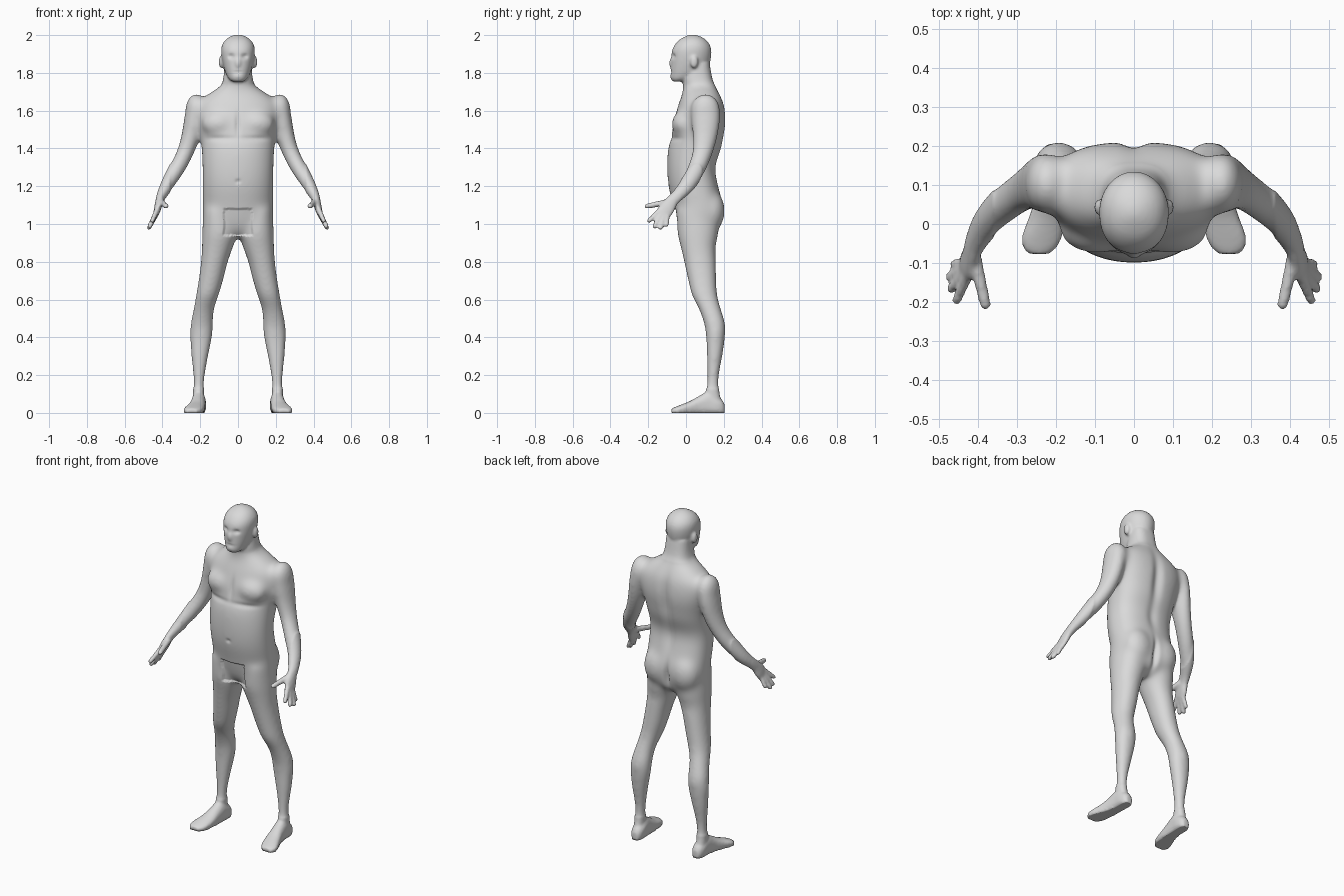
import bpy, bmesh, math
from mathutils import Vector, Matrix

bm = bmesh.new()
SEG = 40


def spline(rows, n=4):
    """Catmull-Rom interpolation through rows of numbers."""
    out = []
    for i in range(len(rows) - 1):
        a, b, c, d = (rows[max(i - 1, 0)], rows[i], rows[i + 1],
                      rows[min(i + 2, len(rows) - 1)])
        for k in range(n):
            t = k / n
            out.append([0.5 * (2 * q + (r - p) * t + (2 * p - 5 * q + 4 * r - s) * t * t
                               + (3 * q - p - 3 * r + s) * t ** 3)
                        for p, q, r, s in zip(a, b, c, d)])
    out.append(list(rows[-1]))
    return out


def oval(c, u, v, front=2.0, back=2.0):
    """Superellipse ring; exponent differs on the two halves of v."""
    pts = []
    for i in range(SEG):
        a = 2 * math.pi * i / SEG
        co, si = math.cos(a), math.sin(a)
        e = 2 / (front if si < 0 else back)
        pts.append(c + u * math.copysign(abs(co) ** e, co)
                   + v * math.copysign(abs(si) ** e, si))
    return pts


def loft(rings, side=1):
    vs = [[bm.verts.new((p.x * side, p.y, p.z)) for p in r] for r in rings]
    for a, b in zip(vs, vs[1:]):
        for i in range(SEG):
            j = (i + 1) % SEG
            bm.faces.new((a[i], a[j], b[j], b[i]))
    bm.faces.new(vs[0])
    bm.faces.new(vs[-1])


def stack(rows, side=1, front=2.0, back=2.0):
    """Level slices: z, x min, x max, y front, y back."""
    loft([oval(Vector(((x0 + x1) / 2, (y0 + y1) / 2, z)), Vector(((x1 - x0) / 2, 0, 0)),
               Vector((0, (y1 - y0) / 2, 0)), front, back)
          for z, x0, x1, y0, y1 in spline(rows)], side)


def limb(rows, side):
    """Slices across a path: x, y, z, thickness, breadth."""
    rows = spline(rows)
    rings = []
    for i, r in enumerate(rows):
        t = (Vector(rows[min(i + 1, len(rows) - 1)][:3]) - Vector(rows[max(i - 1, 0)][:3])).normalized()
        v = Vector((0, 1, 0))
        v = (v - t * v.dot(t)).normalized()
        rings.append(oval(Vector(r[:3]), t.cross(v) * r[3], v * r[4]))
    loft(rings, side)


def ball(c, r, side=1):
    m = Matrix.Translation((c[0] * side, c[1], c[2])) @ Matrix.Diagonal((*r, 1))
    bmesh.ops.create_uvsphere(bm, u_segments=24, v_segments=16, radius=1, matrix=m)


def sym(rows):
    return [(z, -w, w, f, b) for z, w, f, b in rows]


# Torso and neck
stack(sym([(.93, .06, .0, .13), (.97, .14, -.035, .175), (1.03, .183, -.055, .19),
           (1.1, .187, -.07, .195), (1.2, .188, -.093, .172), (1.3, .188, -.1, .157),
           (1.4, .193, -.095, .188), (1.46, .2, -.078, .2), (1.52, .213, -.07, .21),
           (1.58, .222, -.056, .21), (1.64, .212, -.038, .2), (1.69, .155, -.02, .178),
           (1.73, .095, -.015, .157), (1.77, .078, -.02, .14), (1.85, .07, .0, .125)]),
      front=2.1, back=2.6)

# Head and nose
stack(sym([(1.755, .03, -.07, -.02), (1.77, .05, -.08, .05), (1.8, .066, -.081, .1),
           (1.84, .078, -.08, .122), (1.88, .086, -.078, .132), (1.92, .089, -.073, .134),
           (1.95, .083, -.058, .125), (1.975, .066, -.035, .105), (1.992, .042, -.006, .078),
           (2.002, .014, .02, .048)]), front=2.2)
ball((0, -.077, 1.852), (.016, .013, .026))

for s in (1, -1):
    # Ear, chest muscle, shoulder, buttock
    ball((.088, .043, 1.858), (.014, .021, .034), s)
    ball((.098, -.015, 1.53), (.095, .062, .072), s)
    ball((.222, .103, 1.605), (.058, .08, .088), s)
    ball((.088, .135, 1.07), (.09, .072, .11), s)

    # Leg
    stack([(1.08, .03, .184, -.05, .17), (.95, .008, .19, -.046, .172), (.88, .025, .192, -.03, .158),
           (.8, .053, .197, -.012, .16), (.7, .078, .21, .01, .163), (.62, .102, .224, .03, .168),
           (.55, .125, .237, .066, .187), (.47, .13, .253, .095, .21), (.4, .135, .256, .105, .208),
           (.3, .155, .25, .108, .195), (.2, .172, .24, .11, .178), (.12, .18, .238, .105, .176),
           (.05, .178, .24, .09, .19)], s, 2.1, 2.1)

    # Foot: y, x, half width, height
    loft([oval(Vector((x, y, h / 2)), Vector((w, 0, 0)), Vector((0, 0, h / 2)), 4, 2)
          for y, x, w, h in spline([
              (.205, .205, .016, .045), (.19, .205, .03, .07), (.16, .206, .037, .09),
              (.12, .208, .037, .115), (.07, .213, .039, .09), (.02, .222, .046, .062),
              (-.03, .235, .051, .042), (-.06, .241, .043, .03), (-.077, .243, .025, .022)])], s)

    # Arm and palm
    limb([(.222, .105, 1.63, .05, .075), (.235, .105, 1.55, .052, .078), (.252, .1, 1.46, .05, .068),
          (.283, .085, 1.37, .046, .055), (.328, .052, 1.285, .044, .05), (.375, .005, 1.205, .036, .042),
          (.405, -.045, 1.15, .026, .033), (.416, -.075, 1.12, .021, .034),
          (.425, -.1, 1.085, .019, .042), (.433, -.12, 1.055, .015, .04)], s)

    # Fingers and thumb
    for a, b, r in (((.428, -.135, 1.075), (.457, -.203, 1.01), .012),
                    ((.433, -.128, 1.06), (.472, -.172, .978), .012),
                    ((.435, -.115, 1.05), (.476, -.138, .97), .012),
                    ((.432, -.098, 1.055), (.466, -.103, .985), .011),
                    ((.408, -.085, 1.118), (.378, -.218, 1.092), .014)):
        a, b = Vector(a), Vector(b)
        limb([(*a.lerp(b, t), r * k, r * k)
              for t, k in ((0, 1.25), (.5, 1.1), (.9, 1), (.98, .7), (1, .3))], s)

bmesh.ops.recalc_face_normals(bm, faces=bm.faces)
me = bpy.data.meshes.new("body")
bm.to_mesh(me)
bm.free()
body = bpy.data.objects.new("body", me)
bpy.context.collection.objects.link(body)

# Fuse all parts into one skin
rm = body.modifiers.new("fuse", 'REMESH')
rm.mode = 'VOXEL'
rm.voxel_size = .0075
sm = body.modifiers.new("soften", 'SMOOTH')
sm.factor = .5
sm.iterations = 4
dg = bpy.context.evaluated_depsgraph_get()
skin = bpy.data.meshes.new_from_object(body.evaluated_get(dg))
body.modifiers.clear()
body.data = skin

bm = bmesh.new()
bm.from_mesh(skin)

# Blend the joints of trunk and limbs
soft = [v for v in bm.verts if abs(v.co.x) < .36 and .13 < v.co.z < 1.73]
for _ in range(45):
    bmesh.ops.smooth_vert(bm, verts=soft, factor=.5, use_axis_x=True, use_axis_y=True, use_axis_z=True)

# Sculpted hollows and creases: centre, reach, push along y
DENTS = [((.036, -.07, 1.888), (.017, .035, .012), .012),   # eye sockets
         ((0, -.08, 1.803), (.024, .03, .005), .005),       # mouth
         ((0, -.08, 1.78), (.02, .03, .007), -.003),        # chin
         ((0, -.07, 1.53), (.013, .05, .06), .009),         # breastbone
         ((.09, -.06, 1.452), (.09, .06, .014), .007),      # under the chest
         ((0, -.1, 1.225), (.012, .03, .01), .008),         # navel
         ((0, .2, 1.5), (.03, .1, .15), -.018),             # spine
         ((0, .16, 1.27), (.03, .06, .08), -.008),          # lower back
         ((0, .2, 1.03), (.016, .09, .08), -.022)]          # seat cleft
for v in bm.verts:
    p = Vector((abs(v.co.x), v.co.y, v.co.z))
    for c, r, push in DENTS:
        q = sum(((p[i] - c[i]) / r[i]) ** 2 for i in range(3))
        if q < 6:
            v.co.y += push * math.exp(-q)
    # Stepped hollow at the groin
    if p.x < .075 and .94 < p.z < 1.08 and p.y < .02:
        v.co.y += .014
    # Flat soles
    if p.z < .008:
        v.co.z = 0
bm.to_mesh(skin)
bm.free()
for f in skin.polygons:
    f.use_smooth = True

grey = bpy.data.materials.new("plain_grey")
grey.diffuse_color = (.7, .7, .7, 1)
skin.materials.clear()
skin.materials.append(grey)
for f in skin.polygons:
    f.material_index = 0
